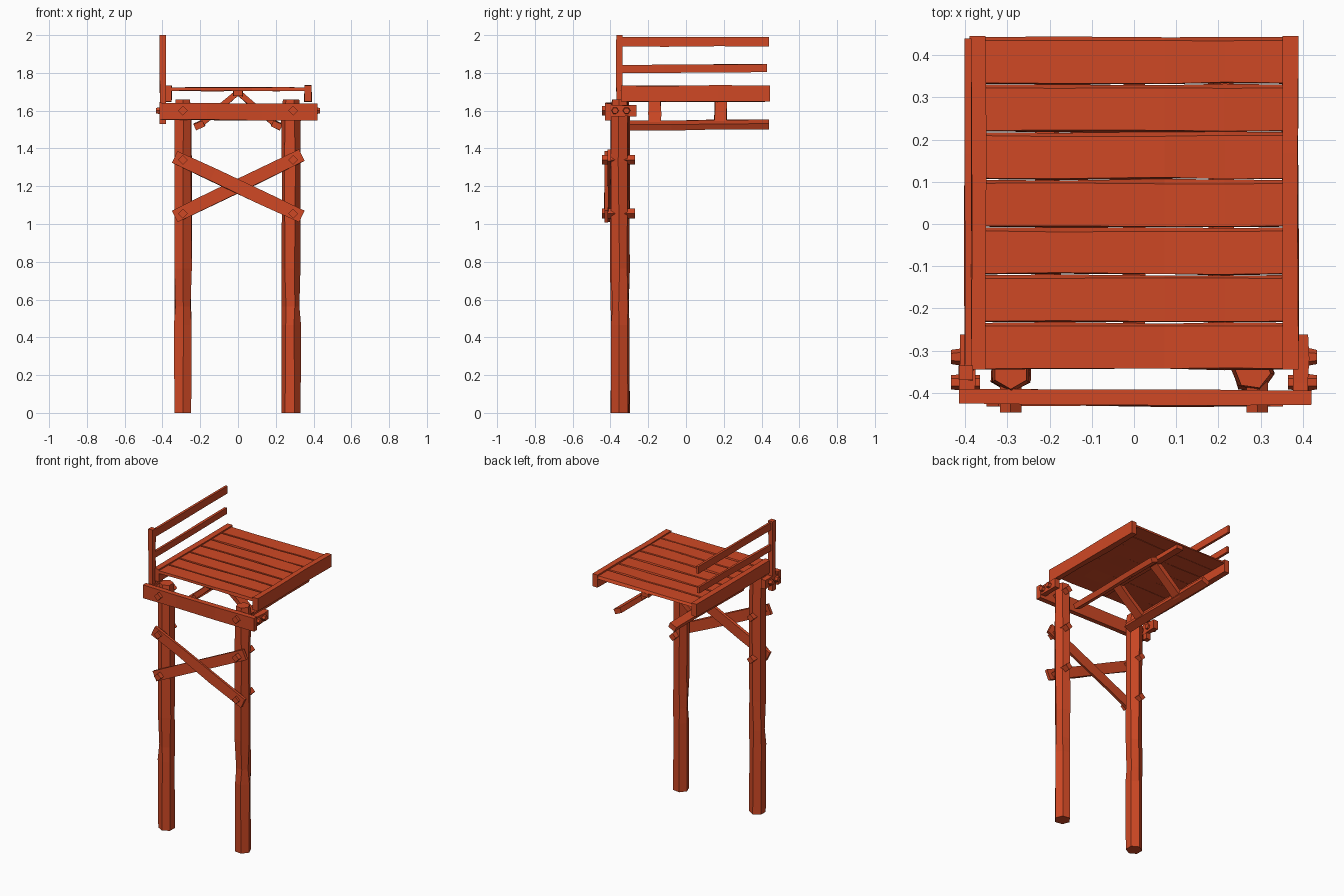
import bpy, bmesh, math, random
from mathutils import Vector

random.seed(4)
cube = bpy.data.objects.get("Cube")
if cube:
    bpy.data.objects.remove(cube, do_unlink=True)

wood = bpy.data.materials.new("burnt_orange_wood")
wood.use_nodes = True
colour = (0.62, 0.065, 0.018, 1)
wood.diffuse_color = colour
wood.node_tree.nodes["Principled BSDF"].inputs["Base Color"].default_value = colour


def loft(name, start, end, section, side, cuts=(0, 1), wobble=0.0, scales=None):
    """Sweep a flat section (side, normal) from start to end, with worn rings."""
    start, end, side = Vector(start), Vector(end), Vector(side).normalized()
    normal = (end - start).normalized().cross(side).normalized()
    bm = bmesh.new()
    rings = []
    for i, t in enumerate(cuts):
        inner = 0 < i < len(cuts) - 1
        size = scales[i] if scales else 1
        ring = []
        for u, v in section:
            j = random.uniform(-wobble, wobble) if inner else 0
            k = random.uniform(-wobble, wobble) if inner else 0
            ring.append(bm.verts.new(start.lerp(end, t) + side * (u * size + j)
                                     + normal * (v * size + k)))
        rings.append(ring)
    n = len(section)
    for a, b in zip(rings, rings[1:]):
        for i in range(n):
            bm.faces.new((a[i], a[(i + 1) % n], b[(i + 1) % n], b[i]))
    bm.faces.new(rings[0])
    bm.faces.new(rings[-1])
    bmesh.ops.recalc_face_normals(bm, faces=bm.faces)
    mesh = bpy.data.meshes.new(name)
    bm.to_mesh(mesh)
    bm.free()
    mesh.materials.append(wood)
    obj = bpy.data.objects.new(name, mesh)
    bpy.context.collection.objects.link(obj)
    return obj


def board(name, start, end, width, depth, side, wobble=0.003):
    w, d = width / 2, depth / 2
    return loft(name, start, end, [(-w, -d), (w, -d), (w, d), (-w, d)], side,
                (0, 0.3, 0.65, 1), wobble)


def polygon(sides, radius, turn=0.0):
    return [(radius * math.cos(turn + math.tau * i / sides),
             radius * math.sin(turn + math.tau * i / sides)) for i in range(sides)]


X, Y, Z = (1, 0, 0), (0, 1, 0), (0, 0, 1)

# Hexagonal legs with worn middles and slightly tapered tops
for name, x, turn in (("right_leg", -0.292, 0.0), ("left_leg", 0.281, 0.38)):
    loft(name, (x, -0.348, 0), (x, -0.348, 1.66), polygon(6, 0.051, math.pi / 2 + turn), X,
         (0, 0.28, 0.34, 0.46, 0.8, 0.96, 1), 0.004, (1, 1, 0.95, 1, 1.02, 0.98, 0.85))

# Beam across the fronts of the legs
board("front_beam", (-0.415, -0.408, 1.597), (0.42, -0.412, 1.594), 0.09, 0.034, Z)

# Crossed braces
board("brace_falling", (-0.335, -0.408, 1.355), (0.34, -0.408, 1.04), 0.066, 0.022, Y).data.name = "brace_falling"
board("brace_rising", (-0.335, -0.422, 1.04), (0.335, -0.422, 1.365), 0.066, 0.022, Y)
for name in ("brace_falling", "brace_rising"):
    bpy.data.objects.remove(bpy.data.objects[name], do_unlink=True)
for name, y, z0, z1 in (("brace_falling", -0.422, 1.355, 1.04), ("brace_rising", -0.406, 1.04, 1.365)):
    board(name, (-0.335, y, z0), (0.338, y, z1), 0.02, 0.068, Y)

# Pegs through the legs, and pegs through the side blocks
for sx, side in ((-1, "right"), (1, "left")):
    for z in (1.055, 1.34, 1.6):
        loft(side + "_leg_peg", (sx * 0.292, -0.446, z), (sx * 0.292, -0.27, z),
             polygon(4, 0.026), X)
    board(side + "_end_block", (sx * 0.395, -0.425, 1.6), (sx * 0.395, -0.262, 1.6), 0.035, 0.06, X)
    for y in (-0.375, -0.315):
        loft(side + "_block_peg", (sx * 0.365, y, 1.6), (sx * 0.433, y, 1.6),
             polygon(6, 0.021), Y, (0, 0.6, 1), 0.002, (0.8, 1, 0.8))

    # Deck side rails, lower bearers and sloping struts
    board(side + "_deck_rail", (sx * 0.371, -0.345, 1.69), (sx * 0.371, 0.445, 1.69), 0.038, 0.085, X)
    board(side + "_bearer", (sx * 0.205, -0.3, 1.522), (sx * 0.205, 0.44, 1.527),
          0.052, 0.034, (1, 0, -sx * 0.45))
    for y in (-0.165, 0.183):
        board(side + "_strut", (sx * 0.2, y, 1.525), (sx * 0.01, y, 1.69), 0.065, 0.03, Y)

# Ridge bearer under the deck middle
board("ridge_bearer", (0, -0.3, 1.69), (0, 0.44, 1.69), 0.05, 0.026, X)

# Deck planks, each with one sloping edge meeting the next plank
count = 7
pitch = 0.79 / count
for i in range(count):
    y = -0.345 + i * pitch
    section = [(0, -0.009), (pitch - 0.002, -0.009), (pitch - 0.01, 0.009), (0.002, 0.009)]
    loft("deck_plank", (-0.352, y, 1.714), (0.356, y, 1.714), section, Y,
         (0, 0.25, 0.6, 0.8, 1), 0.0025)

# Guard rail on one side
board("guard_post", (-0.398, -0.352, 1.53), (-0.398, -0.352, 2.0), 0.034, 0.034, X, 0.002)
board("upper_guard_rail", (-0.393, -0.345, 1.965), (-0.393, 0.44, 1.965), 0.016, 0.05, X, 0.002)
board("lower_guard_rail", (-0.393, -0.345, 1.82), (-0.393, 0.43, 1.825), 0.016, 0.042, X, 0.002)
